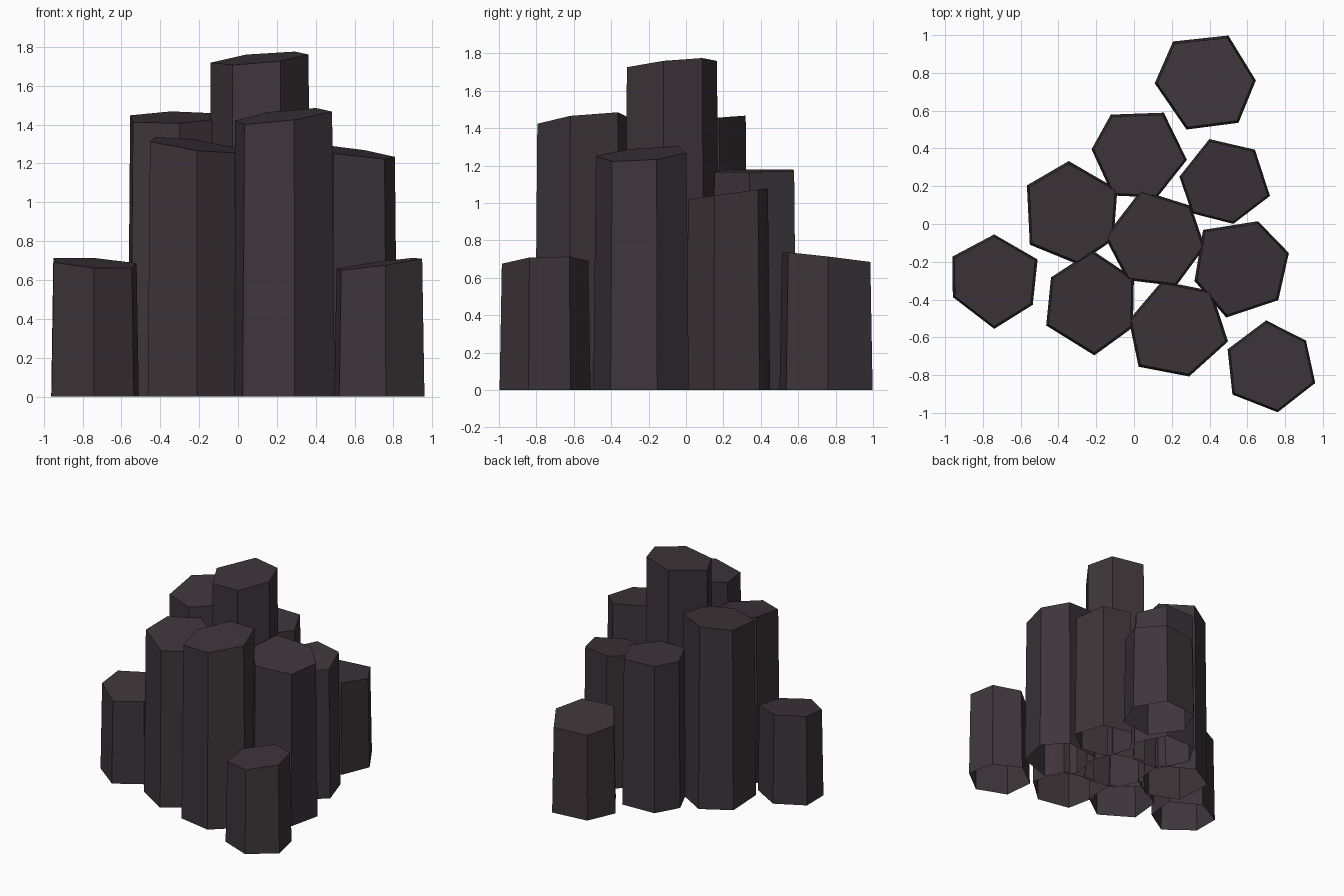
import bpy, bmesh
from mathutils import Vector

if "Cube" in bpy.data.objects:
    bpy.data.objects.remove(bpy.data.objects["Cube"])

TAPER = 0.95  # the top outline is slightly smaller than the base

stone = bpy.data.materials.new("dark basalt")
stone.diffuse_color = (0.047, 0.036, 0.042, 1)
stone.use_nodes = True
stone.node_tree.nodes["Principled BSDF"].inputs["Base Color"].default_value = stone.diffuse_color


def column(name, height, slope, outline, scale=1.02):
    """Six-sided tapered prism, open below, its top cut by a sloping plane."""
    base = [Vector(p) for p in outline]
    centre = sum(base, Vector((0, 0))) / len(base)
    bm = bmesh.new()
    low, high = [], []
    for p in base:
        d = (p - centre) * scale
        low.append(bm.verts.new((*(centre + d), 0)))
        d *= TAPER
        high.append(bm.verts.new((*(centre + d), height + d.dot(Vector(slope)))))
    bm.faces.new(high)
    for i in range(len(base)):
        j = (i + 1) % len(base)
        bm.faces.new((low[i], low[j], high[j], high[i]))
    # outlines run clockwise, so turn the faces outward
    bmesh.ops.recalc_face_normals(bm, faces=bm.faces)
    bm.normal_update()
    bm.faces.ensure_lookup_table()
    if bm.faces[0].normal.z < 0:
        bmesh.ops.reverse_faces(bm, faces=bm.faces)
    mesh = bpy.data.meshes.new(name)
    bm.to_mesh(mesh)
    bm.free()
    mesh.materials.append(stone)
    bpy.context.collection.objects.link(bpy.data.objects.new(name, mesh))


# tall middle group
column("column_centre", 1.741, (0.094, 0.104),
       [(.04, .17), (.295, .09), (.367, -.12), (.22, -.32), (-.03, -.29), (-.145, -.07)], 1.035)
column("column_front", 1.443, (0.115, 0.112),
       [(.15, -.31), (.405, -.36), (.49, -.62), (.29, -.80), (.03, -.75), (-.02, -.51)], 1.03)
column("column_front_left", 1.295, (-0.13, 0.107),
       [(-.22, -.145), (-.005, -.29), (-.01, -.545), (-.21, -.69), (-.46, -.535), (-.435, -.285)])
column("column_left", 1.436, (0.027, 0.12),
       [(-.345, .325), (-.095, .18), (-.115, -.08), (-.30, -.205), (-.545, -.105), (-.56, .20)], 1.03)
column("column_back", 1.173, (-0.03, 0.015),
       [(.155, .585), (.275, .34), (.12, .145), (-.11, .155), (-.22, .395), (-.12, .575)])
column("column_back_right", 1.047, (0.01, 0.14),
       [(.40, .445), (.637, .39), (.715, .15), (.525, .005), (.31, .06), (.245, .25)])
column("column_right", 1.261, (-0.14, 0.08),
       [(.655, .01), (.815, -.155), (.76, -.40), (.49, -.49), (.325, -.30), (.37, -.035)])

# short outlying stumps
column("stump_left", 0.688, (-0.06, 0.11),
       [(-.74, -.06), (-.515, -.19), (-.54, -.425), (-.74, -.55), (-.955, -.385), (-.957, -.175)])
column("stump_front_right", 0.683, (0.135, 0.052),
       [(.70, -.515), (.907, -.62), (.955, -.84), (.76, -.992), (.525, -.90), (.50, -.665)])
column("stump_back", 0.710, (0.02, -0.115),
       [(.497, .993), (.64, .76), (.55, .54), (.28, .505), (.115, .745), (.21, .962)])
